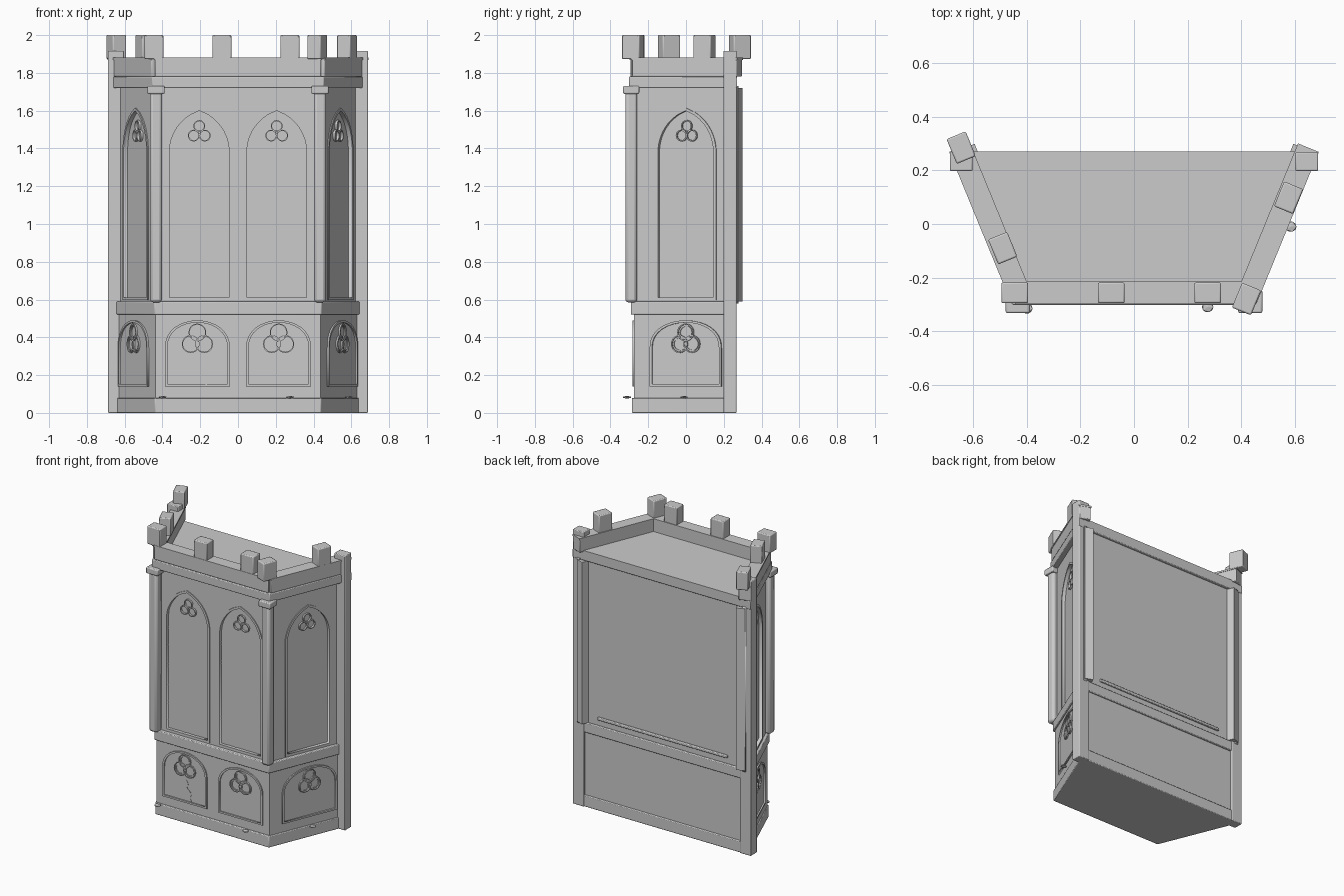
import bpy, bmesh, math
from mathutils import Matrix, Vector

if "Cube" in bpy.data.objects:
    bpy.data.objects.remove(bpy.data.objects["Cube"])

stone = bpy.data.materials.new("grey stone")
stone.diffuse_color = (0.6, 0.6, 0.6, 1)
stone.use_nodes = True
stone.node_tree.nodes["Principled BSDF"].inputs["Base Color"].default_value = stone.diffuse_color
SLOPE = 0.41                                   # sideways run of the slanted walls per unit y
ANG = math.atan2(1, SLOPE)
C, S = math.cos(ANG), math.sin(ANG)


def finish(ob, bevel=0.0, segs=2):
    ob.data.materials.clear()
    ob.data.materials.append(stone)
    bpy.ops.object.select_all(action='DESELECT')
    ob.select_set(True)
    bpy.context.view_layer.objects.active = ob
    if bevel:
        m = ob.modifiers.new("bevel", 'BEVEL')
        m.width, m.segments = bevel, segs
        bpy.ops.object.shade_smooth_by_angle(angle=math.radians(50))
    return ob


def from_bm(name, bm, bevel=0.0):
    me = bpy.data.meshes.new(name)
    bm.to_mesh(me)
    bm.free()
    ob = bpy.data.objects.new(name, me)
    bpy.context.collection.objects.link(ob)
    return finish(ob, bevel)


def box(name, centre, size, angle=0.0, bevel=0.005):
    bm = bmesh.new()
    mat = Matrix.Translation(centre) @ Matrix.Rotation(angle, 4, 'Z') @ Matrix.Diagonal((*size, 1))
    bmesh.ops.create_cube(bm, size=1, matrix=mat)
    return from_bm(name, bm, bevel)


def bay(name, a, front, back, z0, z1, bevel=0.005):
    """Trapezoid slab whose slanted sides follow x = a + SLOPE * y."""
    pts = [(-a - SLOPE * front, front), (a + SLOPE * front, front),
           (a + SLOPE * back, back), (-a - SLOPE * back, back)]
    bm = bmesh.new()
    f = bm.faces.new([bm.verts.new((x, y, z0)) for x, y in pts])
    r = bmesh.ops.extrude_face_region(bm, geom=[f])
    bmesh.ops.translate(bm, vec=(0, 0, z1 - z0),
                        verts=[v for v in r['geom'] if isinstance(v, bmesh.types.BMVert)])
    bmesh.ops.recalc_face_normals(bm, faces=bm.faces)
    return from_bm(name, bm, bevel)


def frame(origin, u, n):
    """Local axes of a wall face: along, up, outward."""
    m = Matrix((u, (0, 0, 1), n)).transposed().to_4x4()
    m.translation = Vector(origin)
    return m


def walls(a, front):
    return {"front": frame((0, front, 0), (1, 0, 0), (0, -1, 0)),
            "right": frame((a, 0, 0), (C, S, 0), (S, -C, 0)),
            "left": frame((-a, 0, 0), (C, -S, 0), (-S, -C, 0))}


def plate(name, loops, mat, d0, d1):
    """Flat cut-out from outlines, spanning depths d0 to d1 along the wall normal."""
    cu = bpy.data.curves.new(name, 'CURVE')
    cu.dimensions, cu.fill_mode, cu.extrude = '2D', 'BOTH', (d1 - d0) / 2
    for loop in loops:
        sp = cu.splines.new('POLY')
        sp.points.add(len(loop) - 1)
        for p, (x, z) in zip(sp.points, loop):
            p.co = (x, z, 0, 1)
        sp.use_cyclic_u = True
    ob = bpy.data.objects.new(name, cu)
    bpy.context.collection.objects.link(ob)
    ob.matrix_world = mat @ Matrix.Translation((0, 0, (d0 + d1) / 2))
    finish(ob)
    bpy.ops.object.convert(target='MESH')
    return ob


def circle(x, z, r, n=20):
    return [(x + r * math.cos(2 * math.pi * i / n), z + r * math.sin(2 * math.pi * i / n)) for i in range(n)]


def rect(x0, x1, z0, z1):
    return [(x0, z0), (x1, z0), (x1, z1), (x0, z1)]


def half_width(z, w, spring, h):
    k = (h * h - w * w) / (2 * w)
    return w if z < spring else math.sqrt(max((w + k) ** 2 - (z - spring) ** 2, 0)) - k


def pointed(x, w, z0, spring=1.38, h=0.23, n=10):
    zs = [z0] + [spring + h * i / n for i in range(n)]
    right = [(x + half_width(z, w, spring, h), z) for z in zs]
    return right + [(x, spring + h)] + [(2 * x - px, z) for px, z in reversed(right)]


def rounded(x, w, z0, spring, h, n=16):
    arc = [(x + w * math.cos(math.pi * i / n), spring + h * math.sin(math.pi * i / n) ** 0.85) for i in range(n + 1)]
    return [(x + w, z0)] + arc + [(x - w, z0)]


def trefoil(name, x, z, r, spread, t, mat, d0, d1):
    for i in range(3):
        a = math.pi / 2 + i * 2 * math.pi / 3
        cx, cz = x + spread * math.cos(a), z + spread * math.sin(a)
        plate(name, [circle(cx, cz, r), circle(cx, cz, r - t)], mat, d0, d1)


def lattice(name, x, mat, d, w=0.155, step=0.13, t=0.004):
    """Diamond leading clipped to the pointed opening."""
    bm = bmesh.new()
    for sgn in (1, -1):
        for i in range(-3, 11):
            inside = []
            for j in range(81):
                u = -w + 2 * w * j / 80
                z = 0.66 + i * step + sgn * 1.75 * u
                if 0.61 < z < 1.59 and abs(u) <= half_width(z, w, 1.38, 0.22):
                    inside.append((x + u, z))
            if len(inside) > 2:
                (xa, za), (xb, zb) = inside[0], inside[-1]
                bm.faces.new([bm.verts.new(mat @ Vector(p)) for p in
                              ((xa - t, za, d), (xa + t, za, d), (xb + t, zb, d), (xb - t, zb, d))])
    bmesh.ops.recalc_face_normals(bm, faces=bm.faces)
    from_bm(name, bm)


# stacked body
bay("plinth", 0.557, -0.287, 0.262, 0, 0.08)
bay("lower_wall", 0.55, -0.275, 0.252, 0.07, 0.53, 0)
bay("sill", 0.562, -0.292, 0.265, 0.52, 0.59)
bay("window_core", 0.522, -0.248, 0.252, 0.58, 1.73, 0)
bay("cornice", 0.578, -0.302, 0.27, 1.72, 1.78)
bay("roof", 0.53, -0.24, 0.27, 1.77, 1.79, 0)

# upper wall faces with pointed windows
for side, m in walls(0.54, -0.265).items():
    xs = (-0.205, 0.205) if side == "front" else (0,)
    if side == "front":
        outer = rect(-0.431, 0.431, 0.58, 1.73)
    else:
        outer = rect(-0.287, 0.292, 0.58, 1.73) if side == "right" else rect(-0.292, 0.287, 0.58, 1.73)
    plate(side + "_window_wall", [outer] + [pointed(x, 0.172, 0.6) for x in xs], m, -0.022, 0)
    for x in xs:
        plate(side + "_window_frame", [pointed(x, 0.174, 0.597, h=0.235), pointed(x, 0.158, 0.612, h=0.22)],
              m, -0.022, 0.006)
        trefoil(side + "_window_trefoil", x, 1.485, 0.031, 0.034, 0.006, m, -0.02, -0.004)
        if side == "front":
            lattice("window_lattice", x, m, -0.013)

# lower arched panels
for side, m in walls(0.55, -0.275).items():
    w = 0.172 if side == "front" else 0.205
    for x in ((-0.215, 0.215) if side == "front" else (0,)):
        plate(side + "_panel_frame", [rounded(x, w, 0.14, 0.34, 0.15),
                                      rounded(x, w - 0.013, 0.152, 0.34, 0.138)], m, -0.004, 0.009)
        trefoil(side + "_panel_lobe", x, 0.385, 0.047, 0.041, 0.006, m, -0.004, 0.009)
        trefoil(side + "_panel_ring", x, 0.385, 0.036, 0.041, 0.005, m, -0.004, 0.006)
    if side == "front":
        path = [(-0.205, 0.3), (-0.19, 0.27), (-0.2, 0.245), (-0.165, 0.21), (-0.175, 0.18), (-0.16, 0.14)]
        plate("crack", [path + [(x - 0.007, z) for x, z in reversed(path)]], m, -0.004, 0.002)

# parapet and its thin coping
box("front_parapet", (0, -0.256, 1.83), (0.88, 0.078, 0.1))
box("front_coping", (0, -0.256, 1.875), (0.89, 0.084, 0.012), bevel=0)
for s in (-1, 1):
    mid = Vector((s * (0.534 + SLOPE * 0.005), 0.005, 1.83))
    box("side_parapet", mid, (0.6, 0.078, 0.1), s * ANG)
    box("side_coping", mid + Vector((0, 0, 0.045)), (0.605, 0.084, 0.012), s * ANG, 0)
    # back posts, side wall ends, corner columns
    box("back_post", (s * 0.645, 0.233, 0.958), (0.085, 0.07, 1.916))
    box("wall_end", (s * 0.597, 0.228, 1.155), (0.13, 0.058, 1.13), s * ANG, 0)
    box("corner_column", (s * 0.434, -0.29, 1.15), (0.063, 0.063, 1.13), bevel=0.016)
    box("column_cap", (s * 0.434, -0.29, 1.71), (0.09, 0.085, 0.042), bevel=0.006)

# battlement blocks
for x, y, a in ((-0.445, -0.257, 0), (-0.085, -0.257, 0), (0.275, -0.257, 0), (0.42, -0.28, ANG),
                (0.577, 0.098, ANG), (-0.645, 0.285, -ANG), (-0.49, -0.09, -ANG)):
    box("merlon", (x, y, 1.937), (0.1, 0.077, 0.126), a, 0.006)

# back rail and fallen chips
box("back_rail", (0, 0.255, 0.64), (1.0, 0.02, 0.02))
for x, y in ((-0.4, -0.315), (0.275, -0.31), (0.585, -0.01)):
    bm = bmesh.new()
    bmesh.ops.create_icosphere(bm, subdivisions=1, radius=1,
                               matrix=Matrix.Translation((x, y, 0.083)) @ Matrix.Diagonal((0.024, 0.022, 0.007, 1)))
    from_bm("stone_chip", bm)
